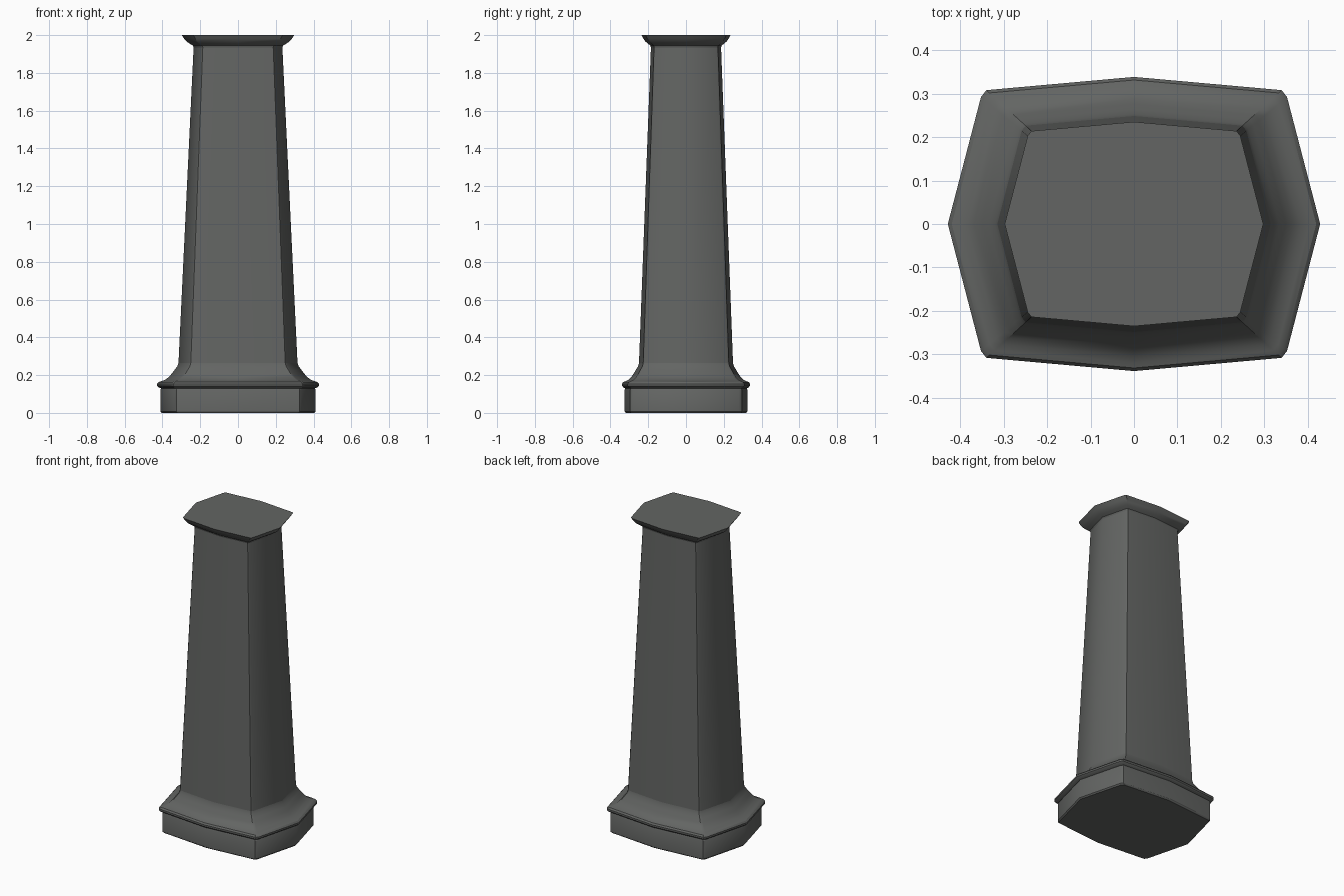
import bpy, bmesh, math

if "Cube" in bpy.data.objects:
    bpy.data.objects.remove(bpy.data.objects["Cube"])

stone = bpy.data.materials.new("dark grey stone")
stone.diffuse_color = (0.125, 0.13, 0.125, 1)
stone.use_nodes = True
stone.node_tree.nodes["Principled BSDF"].inputs["Base Color"].default_value = stone.diffuse_color

# Quarter outline of the eight-sided footprint, with clipped corners, for half-width 1
quarter = [(1.0, 0.0), (0.822, 0.682), (0.793, 0.719), (0.0, 0.79)]
outline = quarter[:]
outline += [(-x, y) for x, y in reversed(quarter[:-1])]
outline += [(x, -y) for x, y in reversed(outline[1:-1])]


def stack(name, profile, close_bottom=False, close_top=False):
    """Loft the footprint through (half-width, height) pairs."""
    bm = bmesh.new()
    rings = [[bm.verts.new((x * r, y * r, z)) for x, y in outline]
             for r, z in profile]
    n = len(outline)
    for a, b in zip(rings, rings[1:]):
        for i in range(n):
            j = (i + 1) % n
            bm.faces.new((a[i], a[j], b[j], b[i]))
    if close_bottom:
        bm.faces.new(rings[0][::-1])
    if close_top:
        bm.faces.new(rings[-1])
    mesh = bpy.data.meshes.new(name)
    bm.to_mesh(mesh)
    bm.free()
    mesh.materials.append(stone)
    ob = bpy.data.objects.new(name, mesh)
    bpy.context.collection.objects.link(ob)
    bpy.ops.object.select_all(action='DESELECT')
    ob.select_set(True)
    bpy.context.view_layer.objects.active = ob
    bpy.ops.object.shade_smooth_by_angle(angle=math.radians(33))
    return ob


# Square-edged plinth block
stack("plinth", [(0.404, 0), (0.411, 0.008), (0.411, 0.122), (0.406, 0.13)],
      close_bottom=True)

# Rounded ledge and curved foot moulding
stack("base_moulding", [(0.406, 0.13), (0.42, 0.135), (0.429, 0.143),
                        (0.429, 0.154), (0.42, 0.164), (0.405, 0.168),
                        (0.385, 0.176), (0.366, 0.19), (0.35, 0.209),
                        (0.335, 0.229), (0.321, 0.247), (0.315, 0.265)])

# Tapered shaft
stack("shaft", [(0.315, 0.265), (0.235, 1.935)])

# Flared cap with flat top
stack("cap", [(0.235, 1.935), (0.239, 1.945), (0.258, 1.956), (0.274, 1.968),
              (0.285, 1.981), (0.293, 1.993), (0.298, 2.0)], close_top=True)
